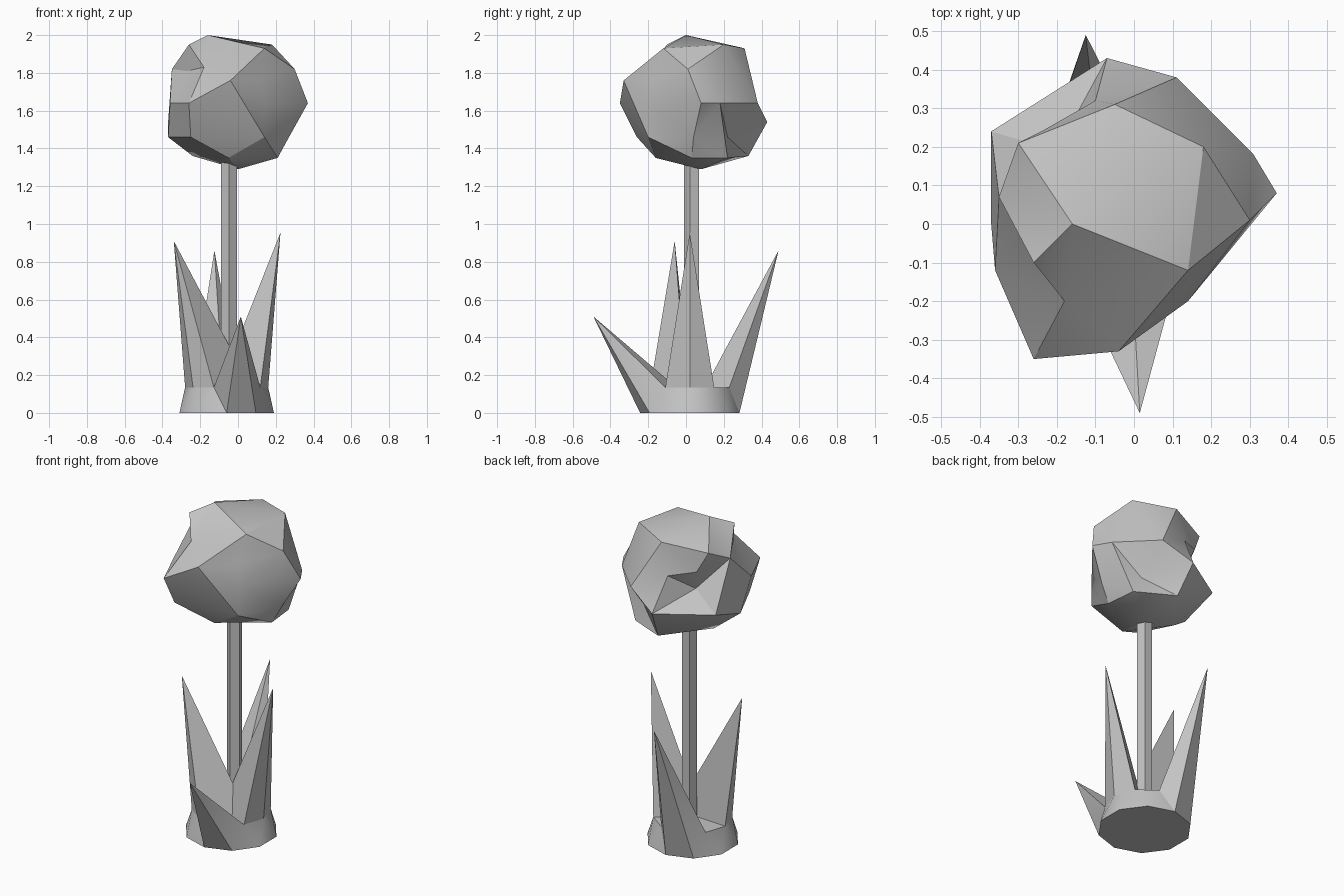
import bpy, bmesh
from math import sin, cos, radians
from mathutils import Vector

cube = bpy.data.objects.get("Cube")
if cube:
    bpy.data.objects.remove(cube, do_unlink=True)

grey = bpy.data.materials.new("plain_grey")
grey.use_nodes = True
grey.diffuse_color = (0.55, 0.55, 0.55, 1)
grey.node_tree.nodes["Principled BSDF"].inputs["Base Color"].default_value = (0.55, 0.55, 0.55, 1)


def finish(name, bm):
    """Turn a bmesh into a shaded, coloured object."""
    bmesh.ops.recalc_face_normals(bm, faces=bm.faces)
    mesh = bpy.data.meshes.new(name)
    bm.to_mesh(mesh)
    bm.free()
    mesh.materials.append(grey)
    obj = bpy.data.objects.new(name, mesh)
    bpy.context.collection.objects.link(obj)
    bpy.ops.object.select_all(action="DESELECT")
    obj.select_set(True)
    bpy.context.view_layer.objects.active = obj
    bpy.ops.object.shade_smooth_by_angle(angle=radians(26))
    return obj


def ring(bm, centre, radius, z, sides, start):
    """Add a horizontal ring of vertices."""
    step = 360 / sides
    return [bm.verts.new((centre[0] + radius * cos(radians(start + step * i)),
                          centre[1] + radius * sin(radians(start + step * i)), z))
            for i in range(sides)]


# Flower head: rough facets joined around a centre, so dents stay concave
head_centre = Vector((0, 0.04, 1.65))
head_points = [
    # crown
    (-.16, 0, 2), (.14, -.12, 1.93), (.18, .2, 1.95), (-.05, .31, 1.93),
    (-.26, -.1, 1.95), (-.3, .21, 1.89), (-.35, .07, 1.82), (.3, .01, 1.82),
    # front dents
    (-.18, -.2, 1.83), (-.27, -.07, 1.81), (.12, -.18, 1.76),
    # back overhang and the dent under it
    (-.1, .32, 1.74), (-.24, .24, 1.77), (-.2, .19, 1.64),
    # waist
    (-.04, -.33, 1.76), (-.26, -.35, 1.64), (-.36, -.12, 1.64),
    (.14, -.2, 1.64), (.37, .08, 1.64), (.31, .18, 1.64), (.11, .38, 1.64),
    (-.07, .43, 1.54), (-.37, .24, 1.54),
    # underside
    (-.25, -.26, 1.46), (-.37, 0, 1.46), (.14, -.2, 1.46), (.27, .04, 1.46),
    (-.05, -.16, 1.35), (-.24, .07, 1.36), (.21, .03, 1.35),
    (.13, .22, 1.46), (.19, .22, 1.35), (-.04, .33, 1.36), (0, .08, 1.29),
]
bm = bmesh.new()
verts = [bm.verts.new((Vector(p) - head_centre).normalized()) for p in head_points]
bmesh.ops.convex_hull(bm, input=verts)
for vert, point in zip(verts, head_points):
    vert.co = point
finish("flower_head", bm)

# Stem: five-sided post
bm = bmesh.new()
low = ring(bm, (-.047, .034), .044, .1, 5, -90)
high = ring(bm, (-.047, .034), .044, 1.45, 5, -90)
for i in range(5):
    j = (i + 1) % 5
    bm.faces.new((low[i], low[j], high[j], high[i]))
bm.faces.new(low)
bm.faces.new(high)
finish("stem", bm)

# Leaf cup: ten-sided base whose rim is drawn up into four pointed leaves
SIDES = 10
FLOOR = .135
bm = bmesh.new()
base = ring(bm, (-.06, .02), .263, 0, SIDES, 18)
rim = ring(bm, (-.06, .02), .22, FLOOR, SIDES, 0)
bm.faces.new(base)

# The front and back leaves bend straight out of the wall
rim[8].co = (.015, -.49, .51)
rim[3].co = (-.125, .49, .86)
for i in range(SIDES):
    j = (i + 1) % SIDES
    bm.faces.new((base[i], rim[j], rim[i]))
    bm.faces.new((base[i], base[j], rim[j]))
bm.faces.new([v for i, v in enumerate(rim) if i not in (3, 8)])

# The side leaves stand on three neighbouring rim points
tips = {3: rim[3], 8: rim[8]}
for middle, tip in {0: (.225, .02, .955), 6: (-.34, -.06, .91)}.items():
    tips[middle] = bm.verts.new(tip)
    for side in (middle - 1, middle + 1):
        bm.faces.new((rim[middle], rim[side], tips[middle]))

# Inner side of each leaf runs down to a foot on the cup floor
feet = {0: (-.1, -.02), 3: (-.08, .1), 6: (.07, 0), 8: (-.01, -.05)}
for middle, (x, y) in feet.items():
    foot = bm.verts.new((x, y, FLOOR))
    for side in (middle - 1, middle + 1):
        bm.faces.new((rim[side], foot, tips[middle]))
finish("leaf_cup", bm)
